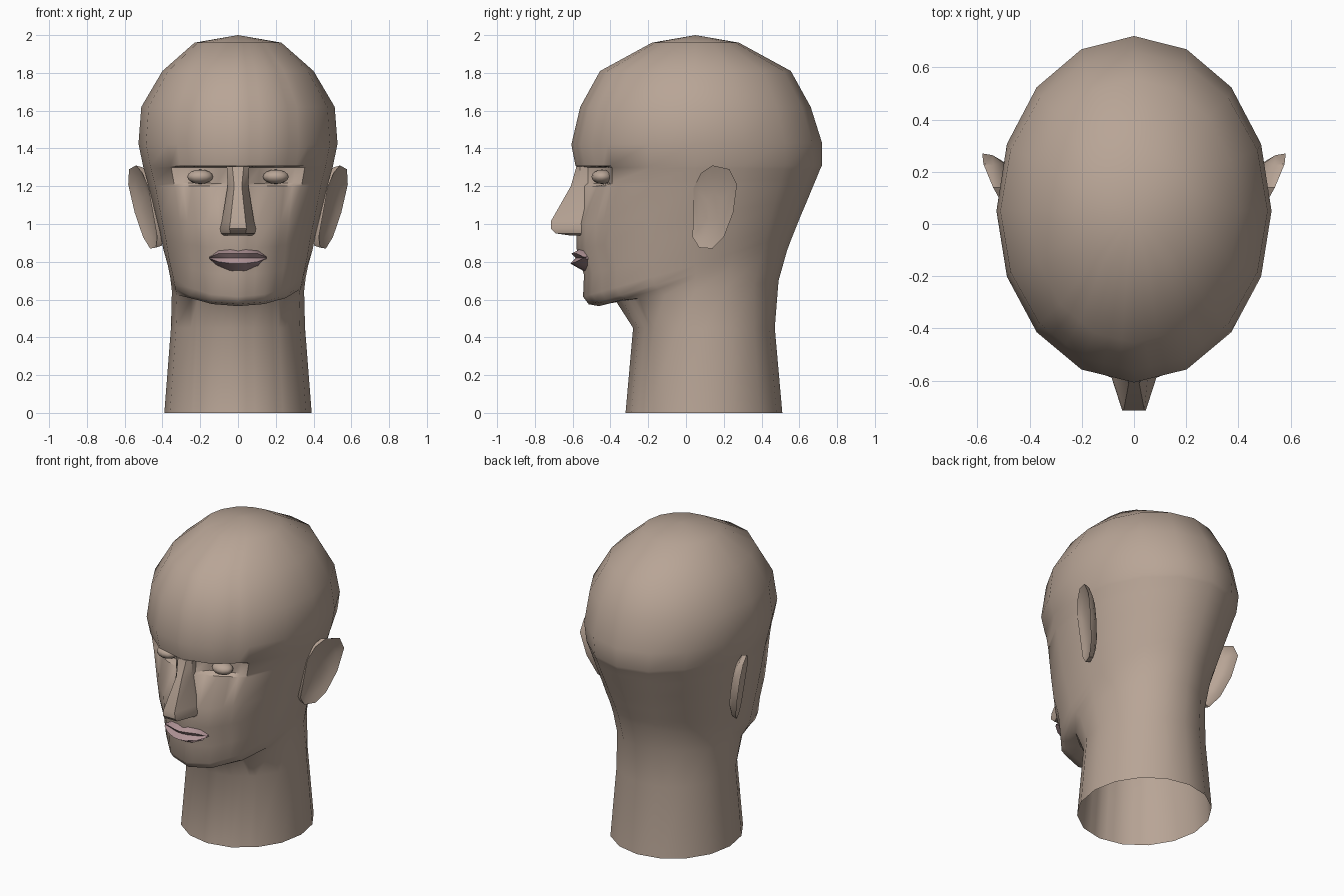
import bpy, bmesh
from math import sin, cos, pi, radians

cube = bpy.data.objects.get("Cube")
if cube:
    bpy.data.objects.remove(cube)


def material(name, rgb):
    mat = bpy.data.materials.new(name)
    mat.use_nodes = True
    mat.diffuse_color = (*rgb, 1)
    mat.node_tree.nodes["Principled BSDF"].inputs["Base Color"].default_value = (*rgb, 1)
    return mat


skin = material("skin", (0.48, 0.375, 0.305))
lip_pink = material("lip pink", (0.43, 0.29, 0.305))


def loft(name, loops, mat, start=True, end=True, angle=50):
    """Bridge closed loops of equal length, with optional end caps."""
    bm = bmesh.new()
    rings = [[bm.verts.new(p) for p in loop] for loop in loops]
    n = len(rings[0])
    for a, b in zip(rings, rings[1:]):
        for i in range(n):
            j = (i + 1) % n
            bm.faces.new((a[i], a[j], b[j], b[i]))
    if start:
        bm.faces.new(rings[0][::-1])
    if end:
        bm.faces.new(rings[-1])
    bmesh.ops.remove_doubles(bm, verts=bm.verts, dist=1e-5)
    bmesh.ops.recalc_face_normals(bm, faces=bm.faces)
    mesh = bpy.data.meshes.new(name)
    bm.to_mesh(mesh)
    bm.free()
    mesh.materials.append(mat)
    obj = bpy.data.objects.new(name, mesh)
    bpy.context.collection.objects.link(obj)
    smooth(obj, angle)
    return obj


def smooth(obj, angle):
    bpy.ops.object.select_all(action="DESELECT")
    bpy.context.view_layer.objects.active = obj
    obj.select_set(True)
    bpy.ops.object.shade_smooth_by_angle(angle=radians(angle))


# Head and neck: sixteen-sided rings with extra columns across the face
# column position: eye socket depth there
socket = {0: 0, 0.3: 0.04, 0.6: 0.09, 1: 0.105, 1.4: 0.07, 1.7: 0.035}
half = list(socket) + [2, 3, 4, 5, 6, 7, 8]
columns = half + [-u for u in half[-2:0:-1]]


def corner(i, zf, zb, hw, yf, yb, yc):
    a = i * pi / 8
    c = cos(a)
    y = yc - (yc - yf) * c if c > 0 else yc - (yb - yc) * c
    return hw * sin(a), y, zf + (zb - zf) * (1 - c) / 2


def head_ring(zf, zb, hw, yf, yb, yc=0.05, dent=0):
    loop = []
    for u in columns:
        i = int(abs(u))
        f = abs(u) - i
        p = corner(i, zf, zb, hw, yf, yb, yc)
        q = corner(i + 1, zf, zb, hw, yf, yb, yc)
        x, y, z = (s + (t - s) * f for s, t in zip(p, q))
        loop.append((x if u >= 0 else -x, y + dent * socket.get(abs(u), 0), z))
    return loop


rings = [
    # neck
    (0, 0, 0.39, -0.32, 0.51, 0.1),
    (0.45, 0.45, 0.355, -0.28, 0.47, 0.1),
    (0.59, 0.7, 0.35, -0.37, 0.49),
    # jaw and mouth
    (0.565, 0.86, 0.358, -0.46, 0.535),
    (0.575, 0.9, 0.363, -0.515, 0.55),
    (0.615, 0.95, 0.372, -0.545, 0.57),
    (0.73, 1.0, 0.395, -0.54, 0.59),
    (0.87, 1.05, 0.415, -0.58, 0.61),
    (1.0, 1.12, 0.44, -0.58, 0.64),
    # eye sockets
    (1.2, 1.21, 0.475, -0.575, 0.677, 0.05, 0.55),
    (1.215, 1.24, 0.48, -0.575, 0.69, 0.05, 1),
    (1.3, 1.29, 0.5, -0.575, 0.71, 0.05, 1),
    # brow and cranium
    (1.308, 1.31, 0.503, -0.585, 0.72),
    (1.42, 1.43, 0.527, -0.607, 0.72),
    (1.62, 1.62, 0.512, -0.56, 0.66),
    (1.81, 1.81, 0.4, -0.455, 0.555),
    (1.96, 1.96, 0.23, -0.18, 0.28),
    (2, 2, 0, 0.05, 0.05),
]
loft("head", [head_ring(*r) for r in rings], skin, start=False, end=False)

# Nose: tapering sections from the nostrils up to the bridge
sections = [
    # height, front y, front half width, base half width
    (0.94, -0.62, 0.035, 0.075),
    (0.95, -0.69, 0.04, 0.09),
    (0.975, -0.715, 0.045, 0.095),
    (1.015, -0.715, 0.04, 0.085),
    (1.2, -0.61, 0.02, 0.055),
    (1.305, -0.58, 0.03, 0.06),
]
loft("nose", [[(-b, -0.5, z), (-b, -0.56, z), (-f, y, z), (f, y, z),
               (b, -0.56, z), (b, -0.5, z)] for z, y, f, b in sections], skin, angle=40)

# Lips: one closed section per station from corner to corner
rows = [(0.865, -0.57), (0.845, -0.607), (0.82, -0.585),
        (0.79, -0.612), (0.75, -0.54), (0.79, -0.48), (0.85, -0.48)]
stations = [(0, 0.9, 1), (0.04, 1, 0.96), (0.105, 0.9, 0.65), (0.15, 0.2, 0.1)]
stations = [(-x, t, b) for x, t, b in stations[:0:-1]] + stations
lip_loops = []
for x, top, bottom in stations:
    lip_loops.append([(x, y + 2.8 * x * x,
                       0.82 + (z - 0.82) * (top if z > 0.82 else bottom)) for z, y in rows])
loft("lips", lip_loops, lip_pink, angle=35)

# Ears: tilted plates with a hollow in the outer side
outline = [(0.04, 1.19), (0.08, 1.27), (0.14, 1.31), (0.23, 1.29), (0.27, 1.21),
           (0.25, 1.06), (0.2, 0.93), (0.14, 0.87), (0.07, 0.875), (0.035, 0.93)]


def ear_ring(side, scale, push):
    loop = []
    for y, z in outline:
        y = 0.15 + (y - 0.15) * scale
        z = 1.09 + (z - 1.09) * scale
        x = 0.42 + 0.17 * (z - 0.87) + 0.45 * (y - 0.04) - push
        loop.append((side * x, y, z))
    return loop


for side, label in ((1, "left"), (-1, "right")):
    loft(label + "_ear", [ear_ring(side, 0.35, 0.03), ear_ring(side, 0.75, 0.018),
                          ear_ring(side, 1, 0), ear_ring(side, 0.95, 0.035),
                          ear_ring(side, 0.7, 0.06)], skin, angle=40)

    # Eyes: flattened balls under the brow
    bpy.ops.mesh.primitive_uv_sphere_add(segments=12, ring_count=8, radius=1,
                                         location=(side * 0.2, -0.445, 1.25))
    eye = bpy.context.object
    eye.name = label + "_eye"
    eye.scale = (0.068, 0.055, 0.038)
    eye.data.materials.append(skin)
    smooth(eye, 60)
